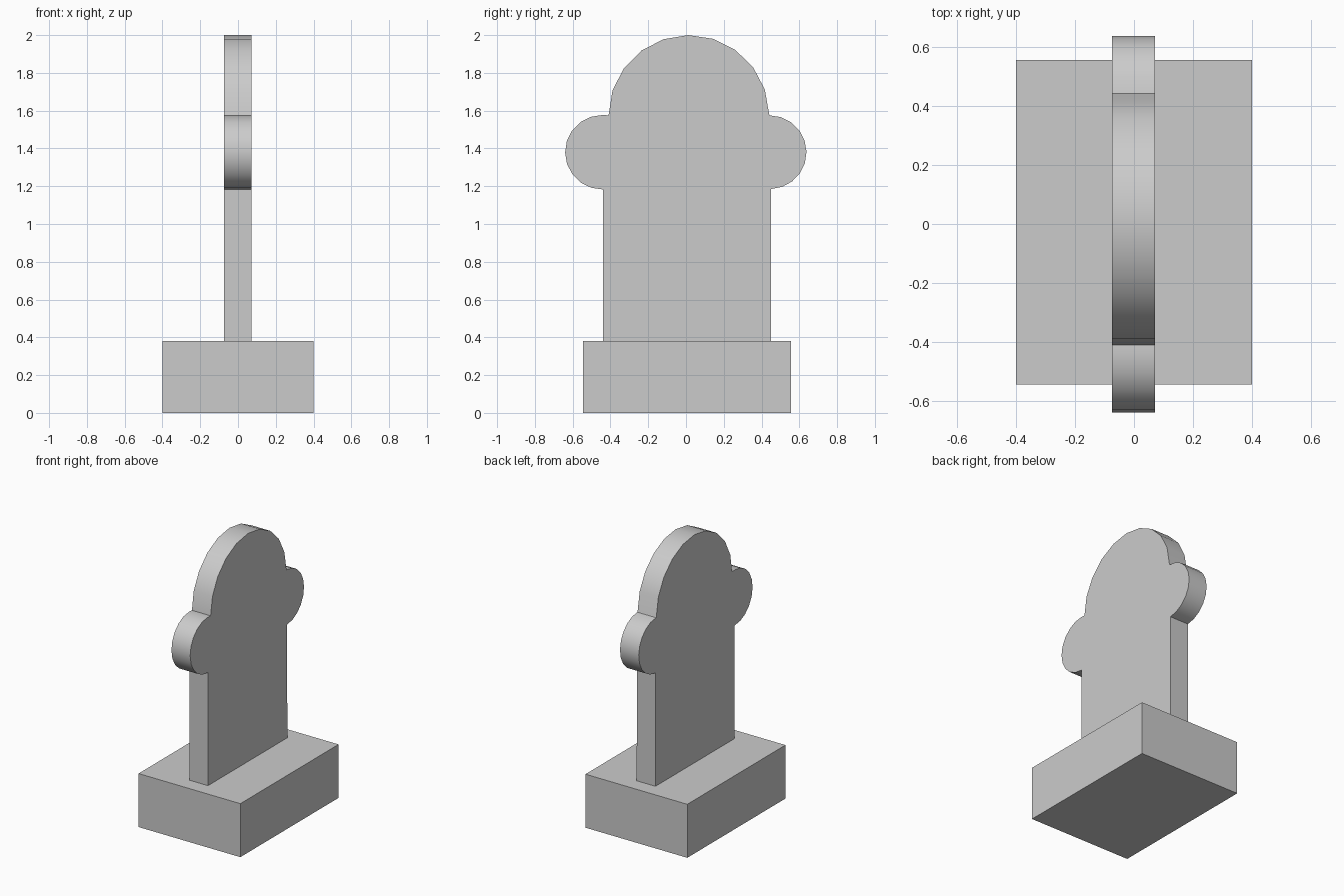
import bpy, bmesh
from math import cos, sin, radians

if "Cube" in bpy.data.objects:
    bpy.data.objects.remove(bpy.data.objects["Cube"])


def arc(cy, cz, r, start, end, steps=10):
    """Points along a circular arc in the YZ plane."""
    angles = [radians(start + (end - start) * i / steps) for i in range(steps + 1)]
    return [(cy + r * cos(a), cz + r * sin(a)) for a in angles]


def extrude_profile(name, profile, x0, x1):
    """Turn a YZ outline into a solid between two x positions."""
    bm = bmesh.new()
    face = bm.faces.new([bm.verts.new((x0, y, z)) for y, z in profile])
    result = bmesh.ops.extrude_face_region(bm, geom=[face])
    moved = [v for v in result["geom"] if isinstance(v, bmesh.types.BMVert)]
    bmesh.ops.translate(bm, verts=moved, vec=(x1 - x0, 0, 0))
    bmesh.ops.recalc_face_normals(bm, faces=bm.faces)
    mesh = bpy.data.meshes.new(name)
    bm.to_mesh(mesh)
    bm.free()
    obj = bpy.data.objects.new(name, mesh)
    bpy.context.collection.objects.link(obj)
    bpy.ops.object.select_all(action="DESELECT")
    obj.select_set(True)
    bpy.context.view_layer.objects.active = obj
    bpy.ops.object.shade_smooth_by_angle(angle=radians(30))
    return obj


# Plinth block
extrude_profile("plinth", [(-0.545, 0), (0.557, 0), (0.557, 0.38), (-0.545, 0.38)],
                -0.4, 0.4)

# Upright slab: column, right lobe, domed top, left lobe
outline = [(-0.44, 0.38), (0.45, 0.38)]
outline += arc(0.443, 1.38, 0.195, -88, 90)
outline += arc(0.015, 1.575, 0.425, 1, 180)
outline += arc(-0.443, 1.38, 0.197, 90, 271)
extrude_profile("headstone_slab", outline, -0.075, 0.072)
